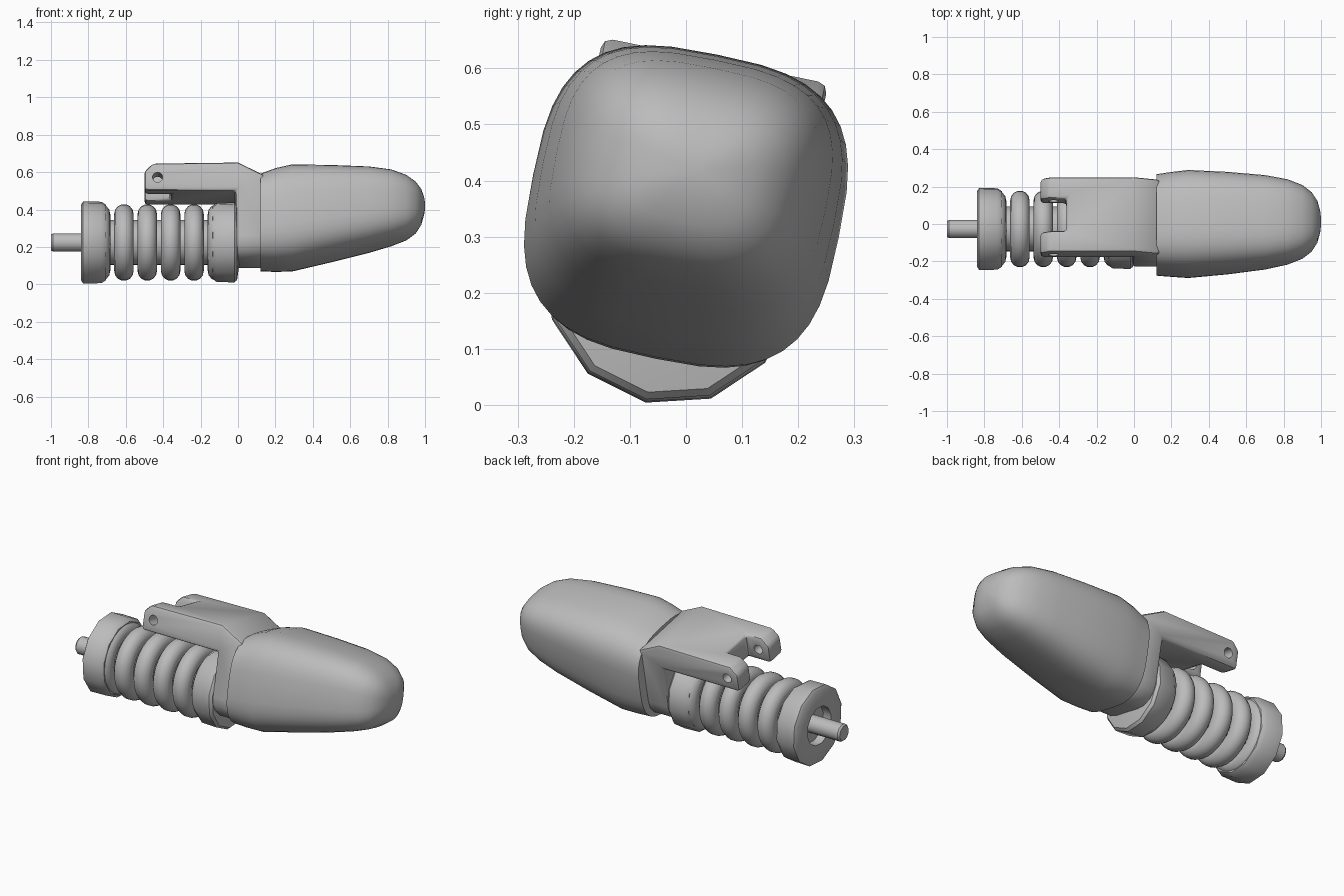
import bpy, bmesh, math
from mathutils import Matrix

if "Cube" in bpy.data.objects:
    bpy.data.objects.remove(bpy.data.objects["Cube"])

grey = bpy.data.materials.new("plain grey")
grey.use_nodes = True
colour = (0.5, 0.5, 0.5, 1)
grey.diffuse_color = colour
grey.node_tree.nodes["Principled BSDF"].inputs["Base Color"].default_value = colour

# Everything is modelled upright around y = z = 0, then rolled about x and lifted
ROLL = Matrix.Translation((0, 0, 0.355)) @ Matrix.Rotation(math.radians(-11.5), 4, 'X')
AXIS_Z = -0.134
parts = []


def add_part(name, bm):
    bmesh.ops.recalc_face_normals(bm, faces=bm.faces)
    mesh = bpy.data.meshes.new(name)
    bm.to_mesh(mesh)
    bm.free()
    mesh.materials.append(grey)
    obj = bpy.data.objects.new(name, mesh)
    bpy.context.collection.objects.link(obj)
    parts.append(obj)
    return obj


def loft(name, rings, closed=False):
    """Skin a row of equal-length point rings."""
    bm = bmesh.new()
    rows = [[bm.verts.new(p) for p in ring] for ring in rings]
    pairs = list(zip(rows, rows[1:]))
    if closed:
        pairs.append((rows[-1], rows[0]))
    else:
        bm.faces.new(rows[0])
        bm.faces.new(rows[-1])
    n = len(rows[0])
    for a, b in pairs:
        for i in range(n):
            j = (i + 1) % n
            bm.faces.new((a[i], a[j], b[j], b[i]))
    return add_part(name, bm)


def lathe(name, profile, sides, closed=False):
    """Turn (x, radius) points around the bellows axis."""
    rings = []
    for x, r in profile:
        angles = [math.tau * i / sides for i in range(sides)]
        rings.append([(x, r * math.sin(a), AXIS_Z - r * math.cos(a)) for a in angles])
    return loft(name, rings, closed)


# Push rod, core and the corrugated rings
lathe("push_rod", [(-1, 0.042), (-0.99, 0.05), (-0.78, 0.05)], 12)
lathe("bellows_core", [(-0.74, 0.12), (-0.08, 0.12)], 24)
for k in range(6):
    cx = -0.735 + 0.125 * k
    circle = [math.tau * i / 14 for i in range(14)]
    lathe(f"bellows_ring_{k + 1}",
          [(cx + 0.052 * math.cos(a), 0.152 + 0.053 * math.sin(a)) for a in circle],
          32, closed=True)

# Twelve-sided end flanges, the outer one recessed around the rod
lathe("outer_flange", [(-0.79, 0.02), (-0.79, 0.11), (-0.84, 0.11), (-0.84, 0.205),
                       (-0.828, 0.224), (-0.73, 0.222), (-0.705, 0.205), (-0.70, 0.1)], 12)
lathe("inner_flange", [(-0.14, 0.1), (-0.135, 0.2), (-0.115, 0.215), (-0.02, 0.218),
                       (-0.005, 0.205), (0.01, 0.1)], 12)

# Head: rounded-square sections (x, half width, bottom, top)
sections = [(0.12, 0.262, -0.275, 0.225), (0.2, 0.27, -0.278, 0.255),
            (0.29, 0.278, -0.275, 0.275), (0.5, 0.265, -0.225, 0.272),
            (0.7, 0.245, -0.175, 0.265), (0.82, 0.222, -0.14, 0.25),
            (0.9, 0.192, -0.11, 0.222), (0.95, 0.155, -0.075, 0.188),
            (0.98, 0.11, -0.03, 0.15), (0.995, 0.06, 0.02, 0.11), (1, 0.02, 0.05, 0.08)]


def rounded(value, power=0.66):
    return math.copysign(abs(value) ** power, value)


rings = []
for x, w, low, high in sections:
    mid, half = (low + high) / 2, (high - low) / 2
    angles = [math.tau * i / 40 for i in range(40)]
    rings.append([(x, w * rounded(math.cos(a)), mid + half * rounded(math.sin(a)))
                  for a in angles])
loft("head", rings)

# Bracket: collar plate with an arm over the bellows, extruded across y
side = [(0.14, -0.255), (-0.01, -0.255), (-0.01, 0.11), (-0.5, 0.11), (-0.5, 0.215),
        (-0.455, 0.258), (0, 0.264), (0.14, 0.195)]
bracket = loft("bracket", [[(x, y, z) for x, z in side] for y in (-0.205, 0.205)])
bm = bmesh.new()
bm.from_mesh(bracket.data)
keel = [e for e in bm.edges if all(v.co.z < -0.25 for v in e.verts)
        and abs(e.verts[0].co.y - e.verts[1].co.y) < 0.01]
bmesh.ops.bevel(bm, geom=keel, offset=0.12, segments=4, profile=0.5, affect='EDGES')
bm.to_mesh(bracket.data)
bm.free()


def cut(target, cutter):
    mod = target.modifiers.new("cut", 'BOOLEAN')
    mod.object = cutter
    mod.solver = 'EXACT'
    bpy.context.view_layer.objects.active = target
    bpy.ops.object.modifier_apply(modifier=mod.name)
    parts.remove(cutter)
    bpy.data.objects.remove(cutter)


# Fork slot, softened edges, then the pin hole through both prongs
slot = [(-0.6, -0.088), (-0.36, -0.088), (-0.36, 0.088), (-0.6, 0.088)]
cut(bracket, loft("slot_cutter", [[(x, y, z) for x, y in slot] for z in (0, 0.4)]))
bevel = bracket.modifiers.new("soft_edges", 'BEVEL')
bevel.width = 0.018
bevel.segments = 2
bevel.limit_method = 'ANGLE'
bpy.context.view_layer.objects.active = bracket
bpy.ops.object.modifier_apply(modifier=bevel.name)
hole = [math.tau * i / 16 for i in range(16)]
cut(bracket, loft("hole_cutter", [[(-0.43 + 0.027 * math.cos(a), y, 0.18 + 0.027 * math.sin(a))
                                   for a in hole] for y in (-0.3, 0.3)]))

# Roll everything into its resting pose and smooth it
bpy.ops.object.select_all(action='DESELECT')
for obj in parts:
    obj.data.transform(ROLL)
    obj.select_set(True)
bpy.context.view_layer.objects.active = parts[0]
bpy.ops.object.shade_smooth_by_angle(angle=math.radians(35))
